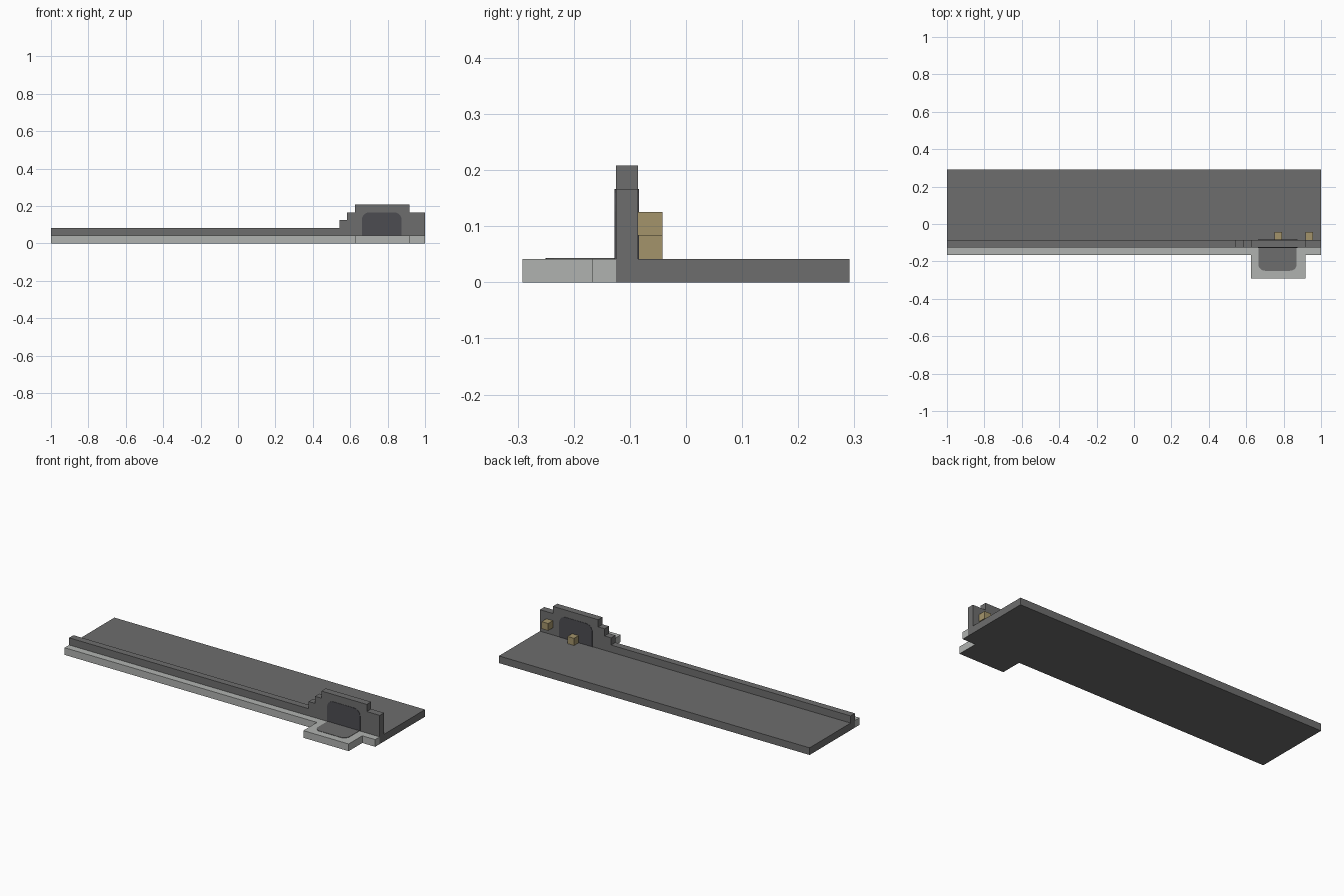
import bpy, bmesh, math
from mathutils import Vector

old = bpy.data.objects.get("Cube")
if old:
    bpy.data.objects.remove(old, do_unlink=True)


def material(name, rgb):
    linear = [c / 12.92 if c <= 0.04045 else ((c + 0.055) / 1.055) ** 2.4 for c in rgb]
    mat = bpy.data.materials.new(name)
    mat.use_nodes = True
    mat.diffuse_color = (*linear, 1)
    mat.node_tree.nodes["Principled BSDF"].inputs["Base Color"].default_value = (*linear, 1)
    return mat


DARK = material("dark grey", (0.43, 0.43, 0.43))
LIGHT = material("light grey", (0.69, 0.70, 0.69))
TAN = material("tan", (0.64, 0.58, 0.42))
DOOR = material("charcoal", (0.30, 0.30, 0.32))


def prism(name, outline, start, depth, mats, upright=False):
    """Extrude an outline: in xy along z, or upright in xz along y."""
    bm = bmesh.new()
    place = (lambda a, b: (a, start, b)) if upright else (lambda a, b: (a, b, start))
    face = bm.faces.new([bm.verts.new(place(a, b)) for a, b in outline])
    grown = bmesh.ops.extrude_face_region(bm, geom=[face])
    offset = Vector((0, depth, 0) if upright else (0, 0, depth))
    bmesh.ops.translate(bm, vec=offset,
                        verts=[v for v in grown["geom"] if isinstance(v, bmesh.types.BMVert)])
    bmesh.ops.recalc_face_normals(bm, faces=bm.faces)
    # A second material goes on the underside
    if len(mats) > 1:
        for f in bm.faces:
            f.material_index = int(f.normal.z < -0.5)
    mesh = bpy.data.meshes.new(name)
    bm.to_mesh(mesh)
    bm.free()
    for mat in mats:
        mesh.materials.append(mat)
    obj = bpy.data.objects.new(name, mesh)
    bpy.context.collection.objects.link(obj)
    return obj


def rect(x0, x1, y0, y1):
    return [(x0, y0), (x1, y0), (x1, y1), (x0, y1)]


def arch(x0, x1, base, tip, radius, steps=5):
    """Rectangle whose two corners at the tip end are rounded."""
    sign = 1 if tip > base else -1
    points = [(x0, base), (x1, base)]
    for cx, first in ((x1 - radius, 0), (x0 + radius, 90)):
        for i in range(steps + 1):
            a = math.radians(first + 90 * i / steps)
            points.append((cx + radius * math.cos(a),
                           tip + sign * radius * (math.sin(a) - 1)))
    return points


U = 1 / 24          # basic step of the model
FLOOR = U
WALL_FRONT, WALL_BACK = -3 * U, -2 * U - 0.002
SKIN = 0.002        # thickness of painted plates

# Main floor slab
prism("floor_slab", rect(-1, 1, WALL_FRONT, 7 * U), 0, FLOOR, [DARK])

# Light front ledge with its projecting doorstep
step_l, step_r = 15 * U, 22 * U
prism("front_ledge", [(-1, WALL_FRONT), (-1, -4 * U), (step_l, -4 * U), (step_l, -7 * U),
                      (step_r, -7 * U), (step_r, -4 * U), (1, -4 * U), (1, WALL_FRONT)],
      0, FLOOR, [LIGHT, DARK])

# Low wall that steps up around the doorway
prism("stepped_wall", [(-1, FLOOR), (1, FLOOR), (1, 4 * U), (step_r, 4 * U), (step_r, 5 * U),
                       (step_l, 5 * U), (step_l, 4 * U), (14 * U, 4 * U), (14 * U, 3 * U),
                       (13 * U, 3 * U), (13 * U, 2 * U), (-1, 2 * U)],
      WALL_FRONT, WALL_BACK - WALL_FRONT, [DARK], upright=True)

# Dark doorway showing on both sides of the wall
prism("doorway", arch(0.662, 0.875, FLOOR, 4 * U, 0.04), WALL_FRONT - SKIN,
      WALL_BACK - WALL_FRONT + 2 * SKIN, [DOOR], upright=True)

# Rounded mat on the doorstep
prism("doorstep_mat", arch(0.665, 0.87, WALL_FRONT, -6 * U, 0.035), FLOOR, SKIN, [DARK])

# Small blocks on the back of the wall
for name, x, z in (("low_block", 18 * U, U), ("high_block", 22 * U, 2 * U)):
    prism(name, rect(x, x + U, WALL_BACK, -U), z, U, [TAN])
